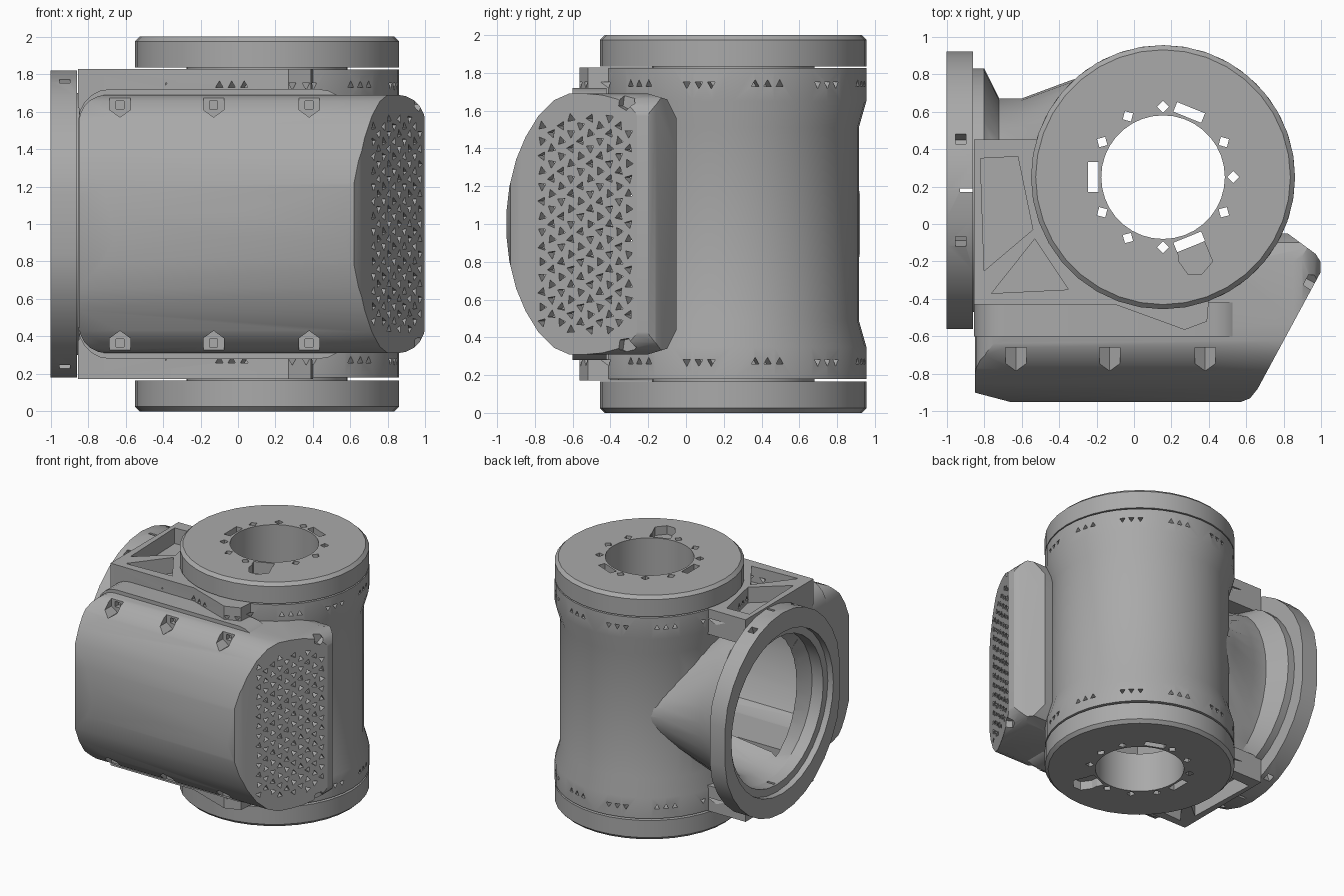
import bpy, bmesh
from math import sin, cos, pi, radians
from mathutils import Vector, Matrix

if "Cube" in bpy.data.objects:
    bpy.data.objects.remove(bpy.data.objects["Cube"])

grey = bpy.data.materials.new("cast_grey")
grey.use_nodes = True
GREY = (0.4, 0.4, 0.4, 1)
grey.diffuse_color = GREY
grey.node_tree.nodes["Principled BSDF"].inputs["Base Color"].default_value = GREY

CX, CY = 0.155, 0.25      # axis of the main barrel
FY = 0.18                 # axis of the side port


def finish(name, bm):
    bmesh.ops.recalc_face_normals(bm, faces=bm.faces)
    mesh = bpy.data.meshes.new(name)
    bm.to_mesh(mesh)
    bm.free()
    obj = bpy.data.objects.new(name, mesh)
    bpy.context.collection.objects.link(obj)
    mesh.materials.append(grey)
    return obj


def loft(name, rings, closed=False):
    """Skin a list of rings; either cap the ends or join last to first."""
    bm = bmesh.new()
    loops = [[bm.verts.new(p) for p in ring] for ring in rings]
    n = len(loops[0])
    pairs = list(zip(loops, loops[1:]))
    if closed:
        pairs.append((loops[-1], loops[0]))
    else:
        bm.faces.new(loops[0])
        bm.faces.new(loops[-1])
    for a, b in pairs:
        for i in range(n):
            j = (i + 1) % n
            bm.faces.new((a[i], a[j], b[j], b[i]))
    return finish(name, bm)


def prism(name, pts, axis, lo, hi):
    place = {"x": lambda p, t: (t, p[0], p[1]),
             "y": lambda p, t: (p[0], t, p[1]),
             "z": lambda p, t: (p[0], p[1], t)}[axis]
    return loft(name, [[place(p, t) for p in pts] for t in (lo, hi)])


def ring_z(r, z, n=40):
    return [(CX + r * cos(2 * pi * i / n), CY + r * sin(2 * pi * i / n), z) for i in range(n)]


def ring_x(x, ry, rz, n=32, clamp=9):
    return [(x, FY + max(-clamp, min(clamp, ry * cos(2 * pi * i / n))),
             1 + rz * sin(2 * pi * i / n)) for i in range(n)]


def pegs(name, spots, sides, radius, depth):
    """One mesh of small prisms; each spot is (centre, direction, roll)."""
    bm = bmesh.new()
    for centre, direction, roll in spots:
        m = (Matrix.Translation(centre)
             @ Vector(direction).to_track_quat("Z", "Y").to_matrix().to_4x4()
             @ Matrix.Rotation(roll, 4, "Z"))
        bmesh.ops.create_cone(bm, cap_ends=True, segments=sides, radius1=radius,
                              radius2=radius, depth=depth, matrix=m)
    return finish(name, bm)


def boolean(obj, tool, op="DIFFERENCE", keep=False):
    mod = obj.modifiers.new("cut", "BOOLEAN")
    mod.operation, mod.solver, mod.object = op, "EXACT", tool
    bpy.context.view_layer.objects.active = obj
    bpy.ops.object.modifier_apply(modifier=mod.name)
    if not keep:
        bpy.data.objects.remove(tool)


def rounded_rect(x0, x1, z0, z1, r, steps=5):
    pts = []
    for k, (x, z) in enumerate([(x1 - r, z1 - r), (x0 + r, z1 - r), (x0 + r, z0 + r), (x1 - r, z0 + r)]):
        for s in range(steps + 1):
            a = (k + s / steps) * pi / 2
            pts.append((x + r * cos(a), z + r * sin(a)))
    return pts


def mirror_z(z0, z1, top):
    return (z0, z1) if top else (2 - z1, 2 - z0)


def section_prism(name, half, plan):
    """Solid with a mirrored side section, trimmed to a plan outline."""
    pts = [(y, 1 + d) for y, d in half] + [(y, 1 - d) for y, d in reversed(half)]
    solid = prism(name, pts, "x", -1.2, 1.2)
    boolean(solid, prism("plan_tool", plan, "z", 0, 2), "INTERSECT")
    return solid


# shared cutters: barrel hollow, port hollow, cover cavity, small rim holes
hollow = loft("hollow_cutter", [ring_z(0.63, -0.5), ring_z(0.63, 2.5)])
port = loft("port_cutter", [ring_x(-1.2, .6, .6), ring_x(-.85, .6, .6), ring_x(-.74, .44, .56),
                            ring_x(-.3, .44, .5)])
cavity = section_prism("cavity_cutter",
                       [(-.03, .55), (-.62, .55), (-.74, .5), (-.82, .36), (-.89, .1)],
                       [(-.78, -.05), (-.78, -.9), (.54, -.9), (.61, -.85), (.91, -.3), (.9, -.22),
                        (.7, -.15), (.4, -.05)])
rim_spots = []
for z in (0.27, 1.74):
    for group in range(12):
        for k in (-1, 0, 1):
            a = radians(group * 30 + 15 + k * 5.5)
            rim_spots.append(((CX + .72 * cos(a), CY + .72 * sin(a), z), (cos(a), sin(a), 0), pi * (group % 2)))
rim_holes = pegs("rim_hole_cutter", rim_spots, 3, 0.024, 0.3)

parts = []

# main barrel with thicker end bands
outer = [(.18, .705), (.35, .705), (.49, .665), (1.51, .665), (1.65, .705), (1.825, .705)]
body = loft("barrel", [ring_z(r, z) for z, r in outer] + [ring_z(.6, 1.825), ring_z(.6, .18)], closed=True)
for tool in (port, cavity, rim_holes):
    boolean(body, tool, keep=True)
parts.append(body)

# end caps with bolt circle, three slots and a shallow pocket
for top in (False, True):
    profile = [(.33, 2), (.68, 2), (.705, 1.975), (.705, 1.835), (.43, 1.835), (.43, 1.68), (.33, 1.68)]
    cap = loft("top_cap" if top else "bottom_cap",
               [ring_z(r, z if top else 2 - z, 36) for r, z in profile], closed=True)
    bolts = [((CX + .375 * cos(a), CY + .375 * sin(a), 1), (0, 0, 1), a)
             for a in (radians(30 * i) for i in range(12) if i not in (2, 6, 10))]
    boolean(cap, pegs("bolt_cutter", bolts, 4, 0.032, 4))
    for deg in (68, 180, -68):
        slot = prism("slot_cutter", [(.345, -.08), (.4, -.08), (.4, .08), (.345, .08)], "z", -1, 3)
        slot.data.transform(Matrix.Translation((CX, CY, 0)) @ Matrix.Rotation(radians(deg), 4, "Z"))
        boolean(cap, slot)
    pocket = prism("pocket_cutter", [(.23, -.1), (.24, -.2), (.29, -.27), (.36, -.27), (.42, -.2), (.37, -.08)],
                   "z", *mirror_z(1.93, 2.1, top))
    boolean(cap, pocket)
    parts.append(cap)

# side port: flange ring and blended neck
flange = loft("port_flange", [ring_x(-1, .77, .82, clamp=.74), ring_x(-.86, .77, .82, clamp=.74),
                              ring_x(-.86, .6, .6), ring_x(-.95, .6, .6), ring_x(-.95, .66, .66),
                              ring_x(-1, .66, .66)], closed=True)
ears = []
for a in (70, 110, 250, 290):
    c, s = cos(radians(a)), sin(radians(a))
    ears.append(((-.925, FY + .79 * c, 1 + .8 * s), (0, c, s), pi / 4))
boolean(flange, pegs("ear_bolt_cutter", ears, 4, 0.04, 0.16))
boolean(flange, prism("split_cutter", [(-.93, .17), (-.8, .17), (-.8, .19), (-.93, .19)], "z", -1, 3))
neck = loft("port_neck", [ring_x(*s) for s in [(-.862, .65, .7), (-.8, .65, .7), (-.72, .49, .65),
                                               (-.6, .49, .62), (-.33, .59, .42), (-.1, .64, .15)]])
for tool in (hollow, port, cavity):
    boolean(neck, tool, keep=True)
parts += [flange, neck]

# bracket plates joining barrel and flange, with triangular lightening pockets
bracket = [(-.855, .45), (-.46, .45), (-.3, .25), (.2, -.3), (.4, -.4), (.39, -.52), (.27, -.565),
           (-.1, -.43), (-.855, -.43)]
pockets = [[(-.82, .35), (-.62, .36), (-.54, -.03), (-.8, -.25)],
           [(-.76, -.37), (-.35, -.35), (-.53, -.08)]]
for top in (False, True):
    plate = prism("top_bracket" if top else "bottom_bracket", bracket, "z", *mirror_z(1.62, 1.828, top))
    boolean(plate, hollow, keep=True)
    for p in pockets:
        boolean(plate, prism("pocket_cutter", p, "z", *mirror_z(1.7, 1.95, top)))
    boolean(plate, rim_holes, keep=True)
    parts.append(plate)

# frame and stepped rim behind the front cover
wall = prism("rear_frame", [(-.85, -.43), (.35, -.43), (.35, -.25), (-.85, -.25)], "z", .3, 1.7)
rim = prism("cover_rim", rounded_rect(-.853, .6, .28, 1.72, .17), "y", -.6, -.42)
for part in (wall, rim):
    for tool in (hollow, port, cavity):
        boolean(part, tool, keep=True)
    parts.append(part)

# hollow front cover: section, plan and front outline intersected
cover = section_prism("front_cover",
                      [(-.05, .56), (-.1, .66), (-.2, .69), (-.62, .69), (-.7, .655), (-.78, .575),
                       (-.85, .46), (-.9, .34), (-.935, .2), (-.95, .07)],
                      [(-.85, -.42), (-.85, -.9), (-.66, -.95), (.57, -.95), (.62, -.93), (.66, -.88),
                       (.995, -.26), (.995, -.2), (.97, -.16), (.82, -.05), (.5, -.05), (.2, -.42)])
boolean(cover, prism("outline_tool", rounded_rect(-.85, 1, .31, 1.69, .15), "y", -2, 1), "INTERSECT")
boolean(cover, hollow, keep=True)
boolean(cover, cavity, keep=True)

# screw recesses along the cover edges and at the vent corners
shape = [(-.055, .2), (-.055, -.03), (0, -.07), (.055, -.03), (.055, .2)]
vent_a, vent_b = Vector((.66, -.88, 0)), Vector((.995, -.26, 0))
along = (vent_b - vent_a).normalized()
normal = Vector((along.y, -along.x, 0))
screws = []
for side in (1, -1):
    for x in (-.63, -.13, .38):
        boolean(cover, prism("recess_cutter", [(x + u, 1 + side * (.64 + v)) for u, v in shape], "y", -1.1, -.66))
        screws.append(((x, -.66, 1 + side * .635), (0, 1, 0), pi / 4))
    corner = vent_b - along * .07 + Vector((0, 0, 1 + side * .645))
    boolean(cover, pegs("recess_cutter", [(corner, normal, pi / 4)], 5, .045, .1))
boolean(cover, pegs("screw_cutter", screws, 4, .03, .08))

# perforated vent on the slanted face
holes = []
for col in range(10):
    t = .19 + .74 * col / 9
    span = .6 if 2 < col < 8 else .53
    for row in range(16):
        z = -.6 + row * .08 + (.04 if col % 2 else 0)
        if abs(z) < span:
            spot = vent_a.lerp(vent_b, t) + Vector((0, 0, 1 + z))
            holes.append((spot, normal, (row * 1.3 + col * .7) % 6))
boolean(cover, pegs("vent_cutter", holes, 3, .026, .16))
parts.append(cover)

for tool in (hollow, port, cavity, rim_holes):
    bpy.data.objects.remove(tool)

bpy.ops.object.select_all(action="DESELECT")
for obj in parts:
    obj.select_set(True)
bpy.context.view_layer.objects.active = parts[0]
bpy.ops.object.shade_smooth_by_angle(angle=radians(28))
